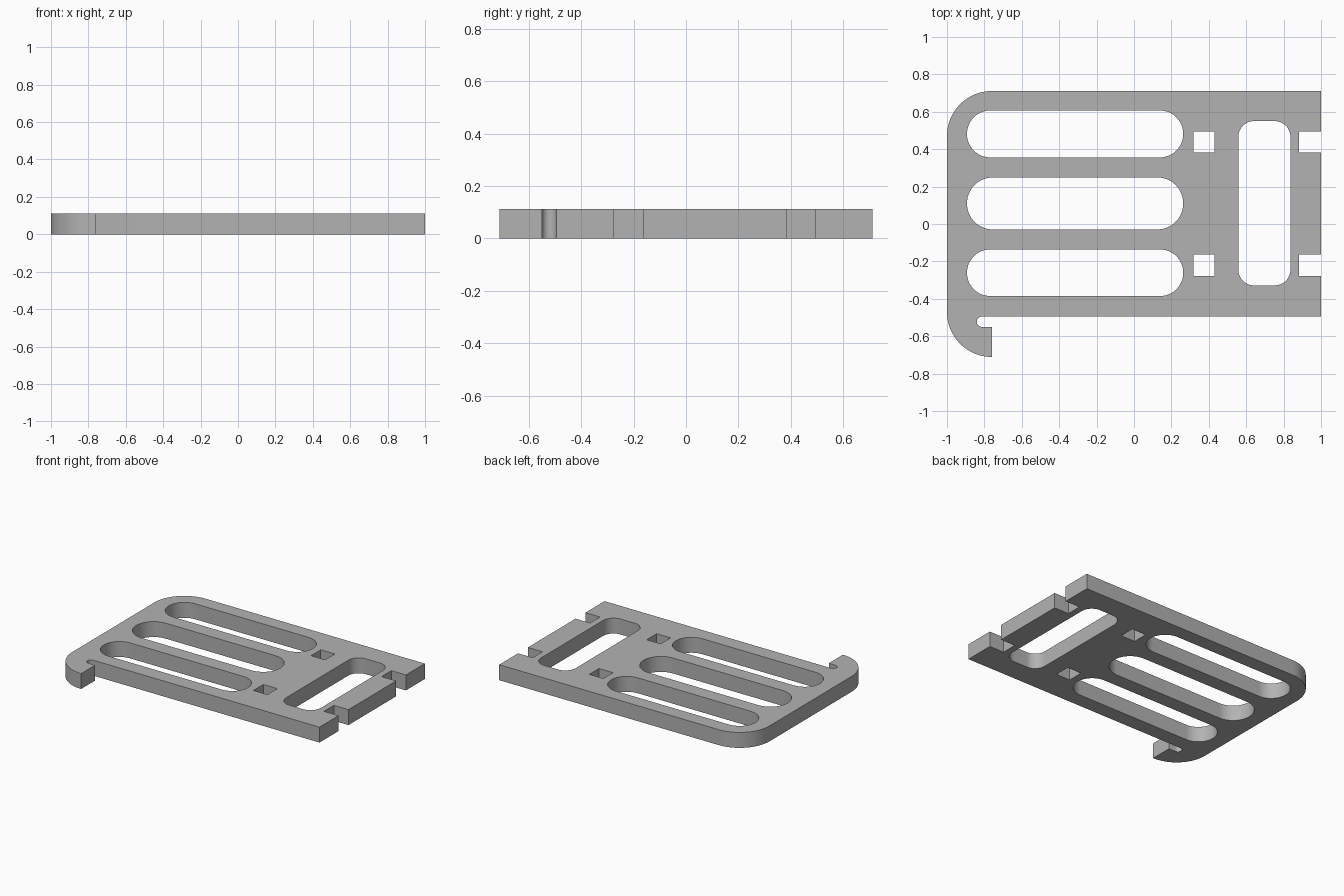
import bpy
import bmesh
from math import cos, sin, radians

cube = bpy.data.objects.get("Cube")
if cube:
    bpy.data.objects.remove(cube, do_unlink=True)

THICK = 0.112
HALF_Y = 0.711
CORNER = 0.24


def arc(cx, cy, r, start, end, steps=16):
    """Points along a circular arc, angles in degrees."""
    angles = [radians(start + (end - start) * i / steps) for i in range(steps + 1)]
    return [(cx + r * cos(a), cy + r * sin(a)) for a in angles]


def rounded(x0, x1, y0, y1, r=0.0):
    """Closed rectangle loop with rounded corners."""
    if r == 0:
        return [(x0, y0), (x1, y0), (x1, y1), (x0, y1)]
    pts = []
    for i, (cx, cy) in enumerate([(x1 - r, y1 - r), (x0 + r, y1 - r),
                                  (x0 + r, y0 + r), (x1 - r, y0 + r)]):
        pts += arc(cx, cy, r, 90 * i, 90 * i + 90)
    return pts


# Rows shared by the square holes and the edge notches
rows = [(-0.277, -0.163), (0.383, 0.495)]

# Outer outline: rounded back corner, hook at the front, notched side
hook_x = -1 + CORNER
outline = arc(hook_x, HALF_Y - CORNER, CORNER, 90, 180)
outline += arc(hook_x, CORNER - HALF_Y, CORNER, 180, 270)
outline += [(hook_x, -0.55)]
outline += arc(-0.813, -0.5225, 0.0275, 270, 90)
outline += [(1, -0.495)]
for low, high in rows:
    outline += [(1, low), (0.883, low), (0.883, high), (1, high)]
outline += [(1, HALF_Y)]

# Through openings: three long slots, square holes and a tall window
slots = [(-0.385, -0.136), (-0.029, 0.249), (0.356, 0.607)]
holes = [rounded(-0.893, 0.263, a, b, (b - a) / 2 - 0.0005) for a, b in slots]
holes += [rounded(0.317, 0.43, a, b) for a, b in rows]
holes += [rounded(0.558, 0.836, -0.328, 0.55, 0.083)]

# Fill the flat profile and extrude it into the plate
bm = bmesh.new()
for loop in [outline] + holes:
    verts = [bm.verts.new((x, y, 0)) for x, y in loop]
    for i, v in enumerate(verts):
        bm.edges.new((v, verts[i - 1]))
bmesh.ops.triangle_fill(bm, use_beauty=True, use_dissolve=False, edges=bm.edges[:])
top = bmesh.ops.extrude_face_region(bm, geom=bm.faces[:], use_keep_orig=True)
bmesh.ops.translate(bm, vec=(0, 0, THICK),
                    verts=[g for g in top["geom"] if isinstance(g, bmesh.types.BMVert)])
bmesh.ops.recalc_face_normals(bm, faces=bm.faces[:])

mesh = bpy.data.meshes.new("slotted_plate")
bm.to_mesh(mesh)
bm.free()
plate = bpy.data.objects.new("slotted_plate", mesh)
bpy.context.collection.objects.link(plate)

# Plain grey finish
grey = bpy.data.materials.new("plain_grey")
grey.use_nodes = True
color = (0.45, 0.45, 0.45, 1)
grey.diffuse_color = color
grey.node_tree.nodes["Principled BSDF"].inputs["Base Color"].default_value = color
mesh.materials.append(grey)

bpy.ops.object.select_all(action="DESELECT")
plate.select_set(True)
bpy.context.view_layer.objects.active = plate
bpy.ops.object.shade_smooth_by_angle(angle=radians(30))
